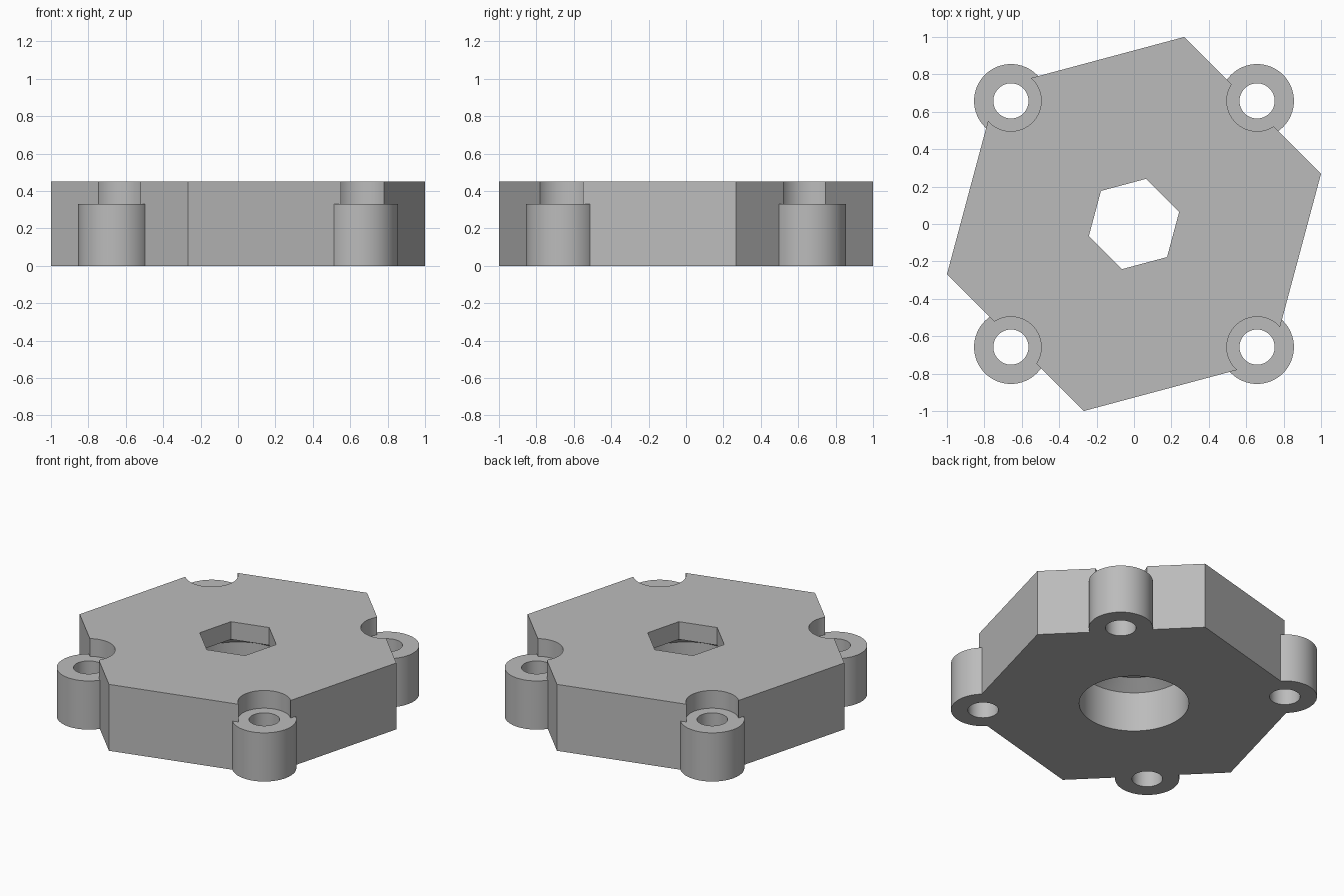
import bpy
from math import radians

cube = bpy.data.objects.get("Cube")
if cube:
    bpy.data.objects.remove(cube, do_unlink=True)

HEIGHT, LUG_HEIGHT = 0.45, 0.33
LUG_OFFSET = 0.658
HEX_TURN = radians(15)

grey = bpy.data.materials.new("plain grey")
grey.use_nodes = True
colour = (0.5, 0.5, 0.5, 1)
grey.diffuse_color = colour
grey.node_tree.nodes["Principled BSDF"].inputs["Base Color"].default_value = colour


def prism(name, z0, z1, r0, r1=None, sides=64, x=0, y=0, turn=0):
    """Upright prism, cylinder or cone; a hexagon's first corner points to +x."""
    bpy.ops.mesh.primitive_cone_add(
        vertices=sides, radius1=r0, radius2=r0 if r1 is None else r1,
        depth=z1 - z0, location=(x, y, (z0 + z1) / 2), rotation=(0, 0, turn))
    obj = bpy.context.object
    obj.name = name
    obj.data.materials.append(grey)
    return obj


def combine(body, tool, operation):
    """Apply a boolean to the body and remove the tool."""
    mod = body.modifiers.new("combine", 'BOOLEAN')
    mod.operation = operation
    mod.solver = 'EXACT'
    mod.object = tool
    bpy.context.view_layer.objects.active = body
    bpy.ops.object.modifier_apply(modifier=mod.name)
    bpy.data.objects.remove(tool, do_unlink=True)


# Hexagonal plate; the corner direction of a six-sided cone is +y, which
# sits at the same angles as 30 degrees, so turn it from there
plate = prism("hexagonal_plate", 0, HEIGHT, 1.035, sides=6,
              turn=HEX_TURN - radians(90))

# Corner screw lugs, with head recesses cut into the plate above them
corners = [(sx * LUG_OFFSET, sy * LUG_OFFSET) for sx in (-1, 1) for sy in (-1, 1)]
for x, y in corners:
    combine(plate, prism("lug", 0, LUG_HEIGHT, 0.197, x=x, y=y), 'UNION')
for x, y in corners:
    combine(plate, prism("recess", LUG_HEIGHT, 0.6, 0.162, x=x, y=y), 'DIFFERENCE')
    combine(plate, prism("screw_hole", -0.1, 0.6, 0.094, x=x, y=y), 'DIFFERENCE')

# Round bore from below, tapering into a hexagonal socket at the top
combine(plate, prism("bore", -0.1, 0.27, 0.337), 'DIFFERENCE')
combine(plate, prism("taper", 0.27, LUG_HEIGHT, 0.337, 0.253), 'DIFFERENCE')
combine(plate, prism("socket", 0.2, 0.6, 0.25, sides=6,
                     turn=HEX_TURN - radians(90)), 'DIFFERENCE')

# Smooth the round walls, keep the edges sharp
bpy.ops.object.select_all(action='DESELECT')
plate.select_set(True)
bpy.context.view_layer.objects.active = plate
bpy.ops.object.shade_smooth_by_angle(angle=radians(25))
